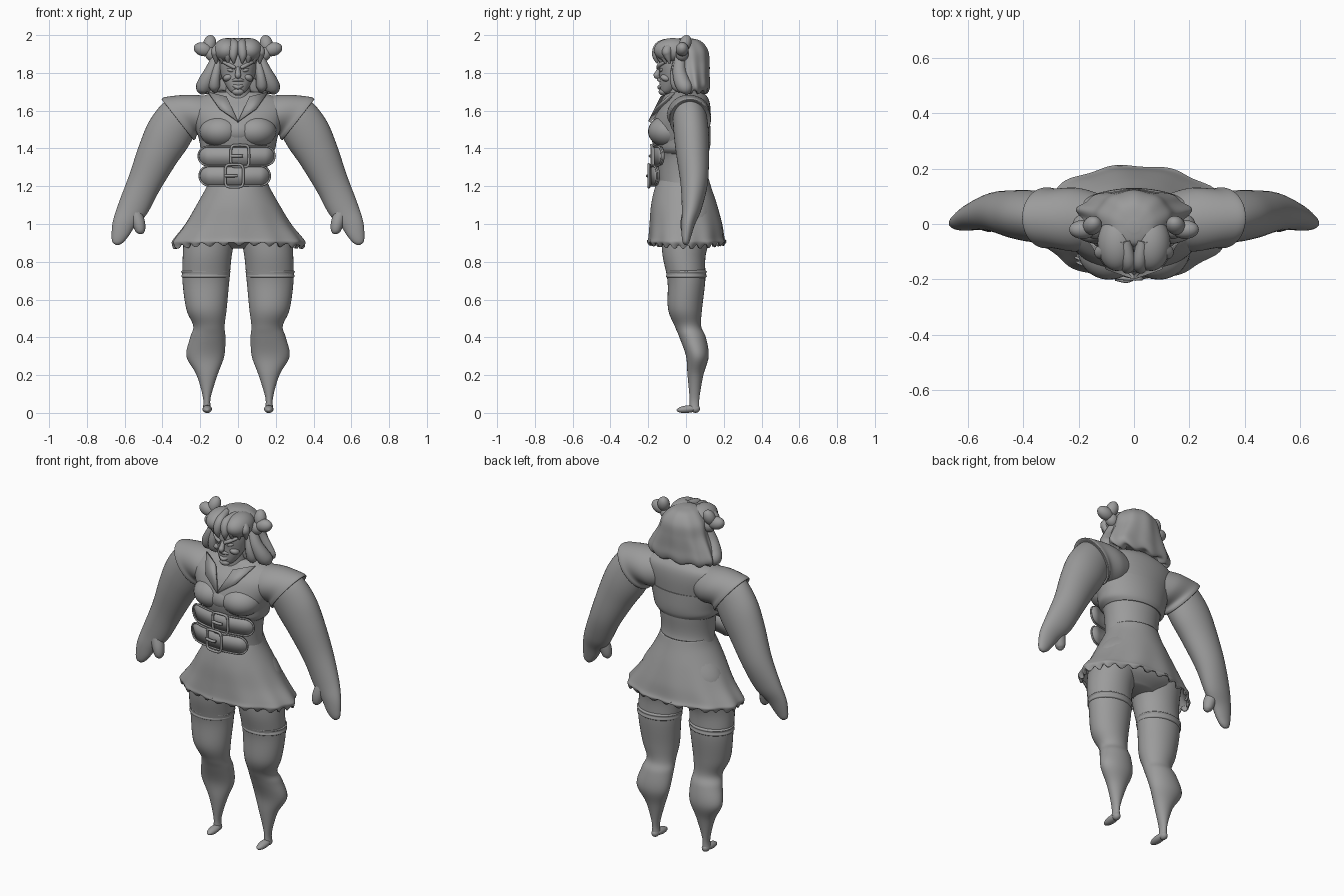
import bpy, bmesh
from math import sin, cos, pi, radians, sqrt
from mathutils import Vector

cube = bpy.data.objects.get("Cube")
if cube:
    bpy.data.objects.remove(cube)

GREY = (0.33, 0.33, 0.33, 1)
mat = bpy.data.materials.new("clay_grey")
mat.use_nodes = True
mat.diffuse_color = GREY
mat.node_tree.nodes["Principled BSDF"].inputs["Base Color"].default_value = GREY
SIDES = (("left", 1), ("right", -1))


def finish(name, bm, thick=0):
    bmesh.ops.recalc_face_normals(bm, faces=bm.faces)
    mesh = bpy.data.meshes.new(name)
    bm.to_mesh(mesh)
    bm.free()
    mesh.materials.append(mat)
    ob = bpy.data.objects.new(name, mesh)
    bpy.context.collection.objects.link(ob)
    if thick:
        mod = ob.modifiers.new("thickness", "SOLIDIFY")
        mod.thickness = thick
    bpy.ops.object.select_all(action="DESELECT")
    ob.select_set(True)
    bpy.context.view_layer.objects.active = ob
    bpy.ops.object.shade_smooth_by_angle(angle=radians(50))
    return ob


def spline(pts, steps):
    """Smooth path through tuples of any length."""
    out = []
    for i in range(len(pts) - 1):
        a, b, c, d = (pts[min(max(j, 0), len(pts) - 1)] for j in range(i - 1, i + 3))
        for s in range(steps):
            t = s / steps
            out.append([q + t / 2 * (r - p + t * (2 * p - 5 * q + 4 * r - w + t * (3 * (q - r) + w - p)))
                        for p, q, r, w in zip(a, b, c, d)])
    return out + [list(pts[-1])]


def loft(name, rings, s=1, n=40, steps=6, caps=True, wave=None, thick=0):
    """Rings are (x, y, z, width radius, depth radius, tilt in degrees)."""
    bm = bmesh.new()
    rings = spline([tuple(r) + (0,) * (6 - len(r)) for r in rings], steps)
    rows = []
    for i, (x, y, z, rx, ry, tilt) in enumerate(rings):
        row, t = [], i / (len(rings) - 1)
        for k in range(n):
            a = 2 * pi * k / n
            f, dz = wave(a, t) if wave else (1, 0)
            u = rx * f * cos(a)
            row.append(bm.verts.new((s * (x + u * cos(radians(tilt))), y + ry * f * sin(a),
                                     z + u * sin(radians(tilt)) + dz)))
        rows.append(row)
    for p, q in zip(rows, rows[1:]):
        for k in range(n):
            bm.faces.new((p[k], p[k - 1], q[k - 1], q[k]))
    if caps:
        bm.faces.new(rows[0])
        bm.faces.new(rows[-1])
    return finish(name, bm, thick)


def blob(name, loc, size, rot=(0, 0, 0), s=1):
    bm = bmesh.new()
    bmesh.ops.create_uvsphere(bm, u_segments=28, v_segments=16, radius=1)
    ob = finish(name, bm)
    ob.location = (s * loc[0], loc[1], loc[2])
    ob.scale = size
    ob.rotation_euler = (radians(rot[0]), s * radians(rot[1]), s * radians(rot[2]))
    return ob


def tube(name, pts, s=1, closed=False, steps=6):
    """Round strand; points are (x, y, z, radius)."""
    path = pts if closed else spline(pts, steps)
    bm = bmesh.new()
    rows, n = [], 12
    for i, p in enumerate(path):
        if closed:
            tan = Vector(path[(i + 1) % len(path)][:3]) - Vector(path[i - 1][:3])
        else:
            tan = Vector(path[min(i + 1, len(path) - 1)][:3]) - Vector(path[max(i - 1, 0)][:3])
        tan.normalize()
        side = tan.cross(Vector((0, 1, 0)))
        if side.length < 0.05:
            side = tan.cross(Vector((1, 0, 0)))
        side.normalize()
        up = tan.cross(side)
        ring = []
        for k in range(n):
            a = 2 * pi * k / n
            v = Vector(p[:3]) + p[3] * (side * cos(a) + up * sin(a))
            ring.append(bm.verts.new((s * v.x, v.y, v.z)))
        rows.append(ring)
    for i in range(len(rows) - (0 if closed else 1)):
        p, q = rows[i], rows[(i + 1) % len(rows)]
        for k in range(n):
            bm.faces.new((p[k], p[k - 1], q[k - 1], q[k]))
    if not closed:
        bm.faces.new(rows[0])
        bm.faces.new(rows[-1])
    return finish(name, bm)


# Torso, pelvis and neck
loft("torso", [(0, 0, 1.15, .17, .14), (0, -.02, 1.25, .155, .125), (0, -.02, 1.36, .165, .13),
               (0, -.03, 1.42, .19, .145), (0, -.03, 1.5, .225, .155), (0, -.01, 1.6, .26, .14),
               (0, .01, 1.66, .23, .11), (0, .01, 1.7, .11, .08)], n=56)
loft("jacket_hem", [(0, -.015, 1.37, .17, .13), (0, -.02, 1.395, .195, .145), (0, -.02, 1.44, .205, .15),
                    (0, -.015, 1.52, .225, .145)], n=56)
loft("pelvis", [(0, .02, .87, .12, .07), (0, .02, .93, .24, .14), (0, .02, 1.04, .25, .15),
                (0, 0, 1.18, .16, .13)])
loft("neck", [(0, -.02, 1.64, .075, .075), (0, -.03, 1.76, .06, .065)])
blob("chest_front", (0, -.1, 1.49), (.12, .092, .08))


# Skirt with folds that deepen towards a frilled hem
def folds(a, t):
    deep = max(0, t - .3)
    frill = max(0, t - .85) / .15
    return (1 + .04 * deep * sin(11 * a + 1) + .018 * frill * sin(26 * a),
            frill * (.011 * sin(26 * a + 1) - .018 * cos(a) ** 2))


loft("skirt", [(0, -.01, 1.24, .15, .13), (0, -.015, 1.19, .17, .15), (0, -.01, 1.1, .22, .175),
               (0, 0, 1.0, .28, .192), (0, .003, .93, .335, .2), (0, .005, .905, .35, .207),
               (0, .005, .895, .34, .198)], n=156, caps=False, wave=folds, thick=.012)

# Limbs and paired clothing
for side, s in SIDES:
    loft(side + "_leg", [(.165, .045, .02, .022, .026), (.165, .045, .08, .02, .026),
                         (.164, .05, .2, .055, .042), (.173, .06, .3, .1, .06),
                         (.16, .035, .4, .093, .07), (.154, .01, .46, .083, .07),
                         (.167, -.005, .55, .107, .09), (.17, .002, .7, .124, .1),
                         (.162, -.01, .84, .13, .115), (.145, .01, .97, .14, .14)], s)
    loft(side + "_stocking_band", [(.171, .002, .715, .122, .1), (.171, .002, .722, .129, .108),
                                   (.17, .002, .737, .126, .104), (.17, .002, .748, .131, .108),
                                   (.169, .002, .756, .122, .1)], s, steps=4)
    blob(side + "_foot", (.163, .01, .02), (.025, .06, .02), (6, 0, 0), s)
    blob(side + "_heel", (.165, .05, .022), (.021, .024, .022), s=s)
    loft(side + "_arm", [(.25, .02, 1.6, .08, .07, 55), (.3, .02, 1.57, .115, .088, 50),
                         (.365, .028, 1.48, .124, .093, 38), (.425, .035, 1.37, .11, .087, 29),
                         (.497, .043, 1.215, .09, .072, 27), (.558, .03, 1.08, .08, .052, 20),
                         (.604, .012, 1.0, .06, .036, 14), (.624, .003, .94, .045, .026, 5),
                         (.635, 0, .905, .03, .018), (.638, 0, .89, .01, .008)], s)
    tube(side + "_thumb", [(.55, .02, 1.08, .035), (.527, .005, 1.01, .034),
                           (.517, 0, .965, .026), (.515, 0, .947, .01)], s)
    loft(side + "_cap_sleeve", [(.1, .01, 1.585, .09, .09, 75), (.2, .015, 1.58, .115, .115, 65),
                                (.285, .02, 1.575, .125, .108, 54), (.31, .022, 1.56, .138, .11, 52),
                                (.32, .022, 1.552, .136, .108, 52), (.315, .022, 1.556, .118, .094, 52)], s)
    blob(side + "_bust", (.092, -.095, 1.49), (.112, .106, .085), (0, 0, 12), s)
    # Lapel flap of the V neck
    bm = bmesh.new()
    bm.faces.new([bm.verts.new((s * x, y, z)) for x, y, z in
                  ((.16, -.07, 1.7), (.06, -.135, 1.675), (0, -.2, 1.545), (.1, -.165, 1.615))])
    finish(side + "_lapel", bm, .015)


# Belts: rounded plates bent around the waist, with rim, buckle and prong
def bend(x, front):
    return front + 1.1 * x * x


def belt(name, x0, x1, z, half, front, bx):
    bm = bmesh.new()
    cols, top, bottom = 48, [], []
    for i in range(cols + 1):
        x = (x0 + x1) / 2 - (x1 - x0) / 2 * cos(pi * i / cols)
        d = max(0, half - min(x - x0, x1 - x))
        h = max(.002, sqrt(max(0, half * half - d * d)))
        y = bend(x, front)
        top.append((x, y, z + h, .005))
        bottom.append((x, y, z - h, .005))
    va, vb = ([bm.verts.new(p[:3]) for p in row] for row in (top, bottom))
    for i in range(cols):
        bm.faces.new((va[i], va[i + 1], vb[i + 1], vb[i]))
    finish(name, bm, .016)
    tube(name + "_rim", top + bottom[::-1], closed=True)
    frame = []
    for k in range(32):
        a = 2 * pi * k / 32
        c, w = cos(a), sin(a)
        x = bx + .048 * abs(c) ** .4 * (1 if c > 0 else -1)
        frame.append((x, bend(x, front) - .013, z + (half + .008) * abs(w) ** .4 * (1 if w > 0 else -1), .007))
    tube(name + "_buckle", frame, closed=True)
    tube(name + "_prong", [(bx - .048, front - .012, z, .008), (bx - .01, front - .02, z, .008),
                           (bx + .015, front - .014, z, .007)])


belt("upper_belt", -.21, .195, 1.36, .05, -.17, .01)
belt("lower_belt", -.205, .17, 1.255, .052, -.185, -.02)

# Head and face
loft("head", [(0, -.105, 1.69, .025, .02), (0, -.095, 1.705, .045, .04), (0, -.075, 1.74, .068, .065),
              (0, -.055, 1.79, .09, .085), (0, -.045, 1.85, .1, .1), (0, -.03, 1.92, .1, .1),
              (0, -.02, 1.96, .05, .05)])
tube("nose", [(0, -.135, 1.83, .01), (0, -.15, 1.8, .014), (0, -.155, 1.785, .016), (0, -.14, 1.775, .008)])
tube("upper_lip", [(-.04, -.12, 1.755, .005), (0, -.145, 1.765, .01), (.04, -.12, 1.755, .005)])
tube("lower_lip", [(-.038, -.115, 1.745, .005), (0, -.14, 1.724, .012), (.038, -.115, 1.745, .005)])
blob("chin", (0, -.12, 1.7), (.032, .025, .02))


# Hair with clumped waves
def clumps(a, t):
    return 1 + .05 * t * sin(9 * a), .012 * t * t * sin(9 * a + 1)


loft("back_hair", [(0, -.01, 1.985, .02, .02), (0, 0, 1.97, .075, .075), (0, .015, 1.92, .125, .1),
                   (0, .025, 1.85, .148, .098), (0, .035, 1.78, .185, .088), (0, .04, 1.73, .205, .085),
                   (0, .04, 1.7, .19, .075), (0, .04, 1.7, .14, .05)], n=108, wave=clumps)

for side, s in SIDES:
    tube(side + "_brow", [(.015, -.148, 1.826, .009), (.045, -.14, 1.842, .011), (.085, -.105, 1.86, .006)], s)
    blob(side + "_eye", (.04, -.128, 1.815), (.02, .012, .01), (0, -15, 20), s)
    blob(side + "_cheek", (.05, -.105, 1.775), (.03, .03, .02), (0, 20, 25), s)
    blob(side + "_ear", (.1, -.04, 1.8), (.014, .022, .035), (0, 15, 0), s)
    blob(side + "_bang_lobe", (.062, -.07, 1.92), (.07, .1, .064), (0, 12, 0), s)
    for i in range(4):
        x = .02 + .031 * i
        tube(f"{side}_bang_lock_{i + 1}", [(.03 + .012 * i, -.06, 1.968, .018),
                                          (x, -.135 + .012 * i, 1.945 - .008 * i, .026),
                                          (x + .005, -.158 + .02 * i, 1.895, .022),
                                          (x + .002, -.152 + .022 * i, 1.85, .004)], s)
    tube(side + "_side_lock", [(.11, -.03, 1.88, .03), (.14, -.035, 1.81, .036), (.17, -.02, 1.75, .042),
                               (.185, 0, 1.715, .038), (.18, .01, 1.69, .012)], s)
    tube(side + "_cheek_lock", [(.105, -.05, 1.86, .02), (.12, -.06, 1.78, .025), (.125, -.045, 1.73, .03),
                                (.12, -.03, 1.7, .01)], s)
    # Heart shaped bun made of two lobes
    blob(side + "_bun_top", (.15, -.005, 1.955), (.034, .032, .047), (-20, -12, 0), s)
    blob(side + "_bun_outer", (.185, -.02, 1.925), (.05, .034, .036), (0, -15, 0), s)
    blob(side + "_bun_base", (.14, -.02, 1.9), (.035, .034, .04), (0, 25, 0), s)
